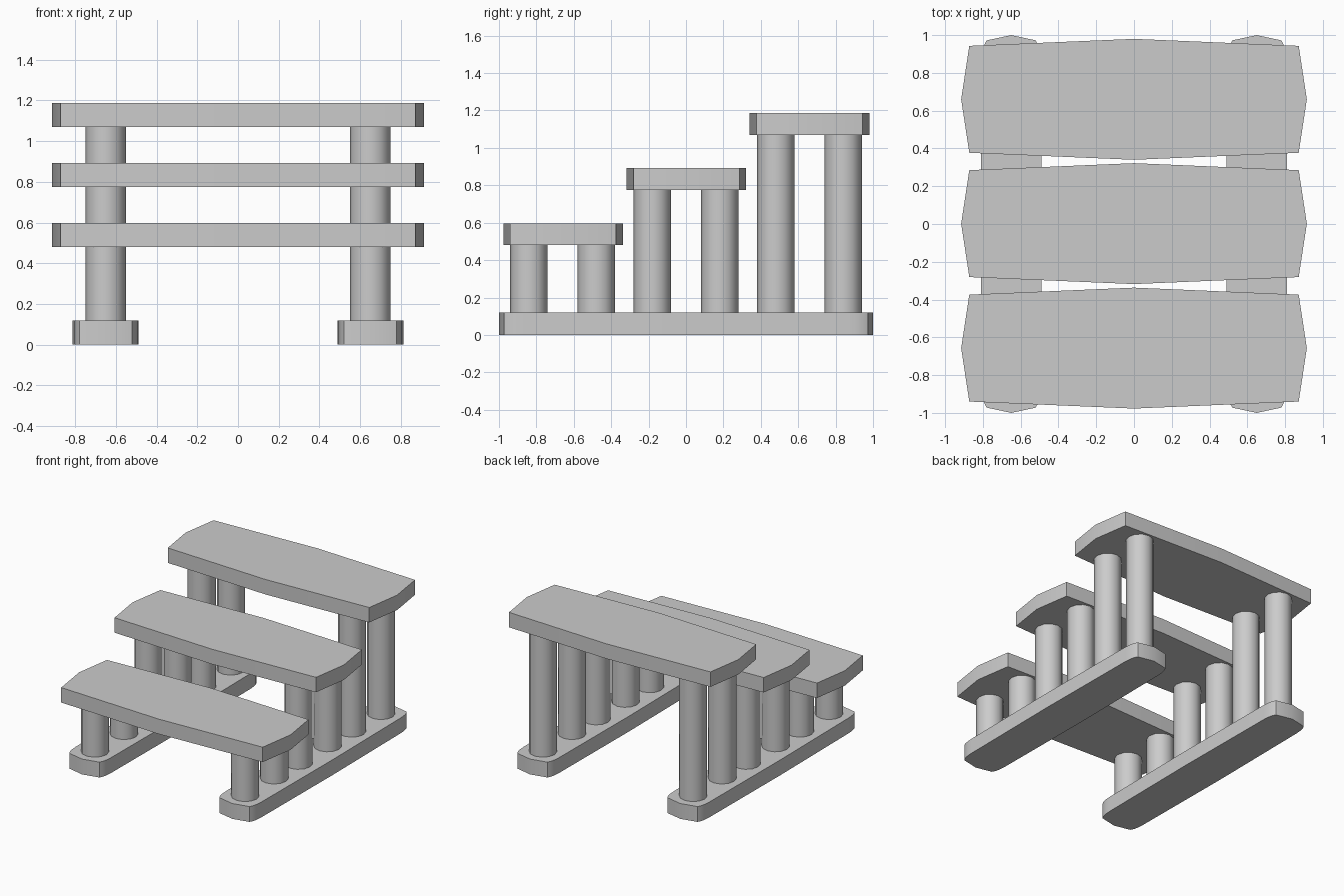
import bpy, bmesh, math

if "Cube" in bpy.data.objects:
    bpy.data.objects.remove(bpy.data.objects["Cube"])


def prism(name, outline, cx, cy, z0, z1, angle=40):
    """Extrude a flat outline upward from z0 to z1."""
    bm = bmesh.new()
    face = bm.faces.new([bm.verts.new((cx + x, cy + y, z0)) for x, y in outline])
    ext = bmesh.ops.extrude_face_region(bm, geom=[face], use_keep_orig=True)
    top = [v for v in ext["geom"] if isinstance(v, bmesh.types.BMVert)]
    bmesh.ops.translate(bm, verts=top, vec=(0, 0, z1 - z0))
    bmesh.ops.recalc_face_normals(bm, faces=bm.faces[:])
    mesh = bpy.data.meshes.new(name)
    bm.to_mesh(mesh)
    bm.free()
    obj = bpy.data.objects.new(name, mesh)
    bpy.context.collection.objects.link(obj)
    bpy.ops.object.select_all(action='DESELECT')
    obj.select_set(True)
    bpy.context.view_layer.objects.active = obj
    bpy.ops.object.shade_smooth_by_angle(angle=math.radians(angle))
    return obj


def mirrored(quarter):
    """Complete a quarter outline that runs from the +y tip to the +x tip."""
    right = quarter + [(x, -y) for x, y in quarter[-2::-1]]
    return right + [(-x, y) for x, y in right[-2:0:-1]]


tread_outline = mirrored([(0, 0.32), (0.872, 0.283), (0.915, 0)])
base_outline = mirrored([(0, 1.0), (0.13, 0.972), (0.144, 0.945),
                         (0.152, 0.905), (0.155, 0.86), (0.162, 0)])
post_outline = [(0.1 * math.cos(math.tau * i / 12), 0.1 * math.sin(math.tau * i / 12))
                for i in range(12)]

sides = (("left", -0.65), ("right", 0.65))

# Ground runners
for side, x in sides:
    prism(f"base_runner_{side}", base_outline, x, 0, 0, 0.12)

# Treads with four posts each: centre y, underside z, post y positions
steps = (("lower", -0.657, 0.48, (-0.84, -0.48)),
         ("middle", 0.002, 0.775, (-0.18, 0.18)),
         ("upper", 0.66, 1.07, (0.48, 0.84)))
for level, y, z, post_ys in steps:
    prism(f"{level}_tread", tread_outline, 0, y, z, z + 0.117)
    for side, x in sides:
        for place, py in zip(("front", "back"), post_ys):
            prism(f"{level}_{place}_post_{side}", post_outline, x, py, 0.12, z)
